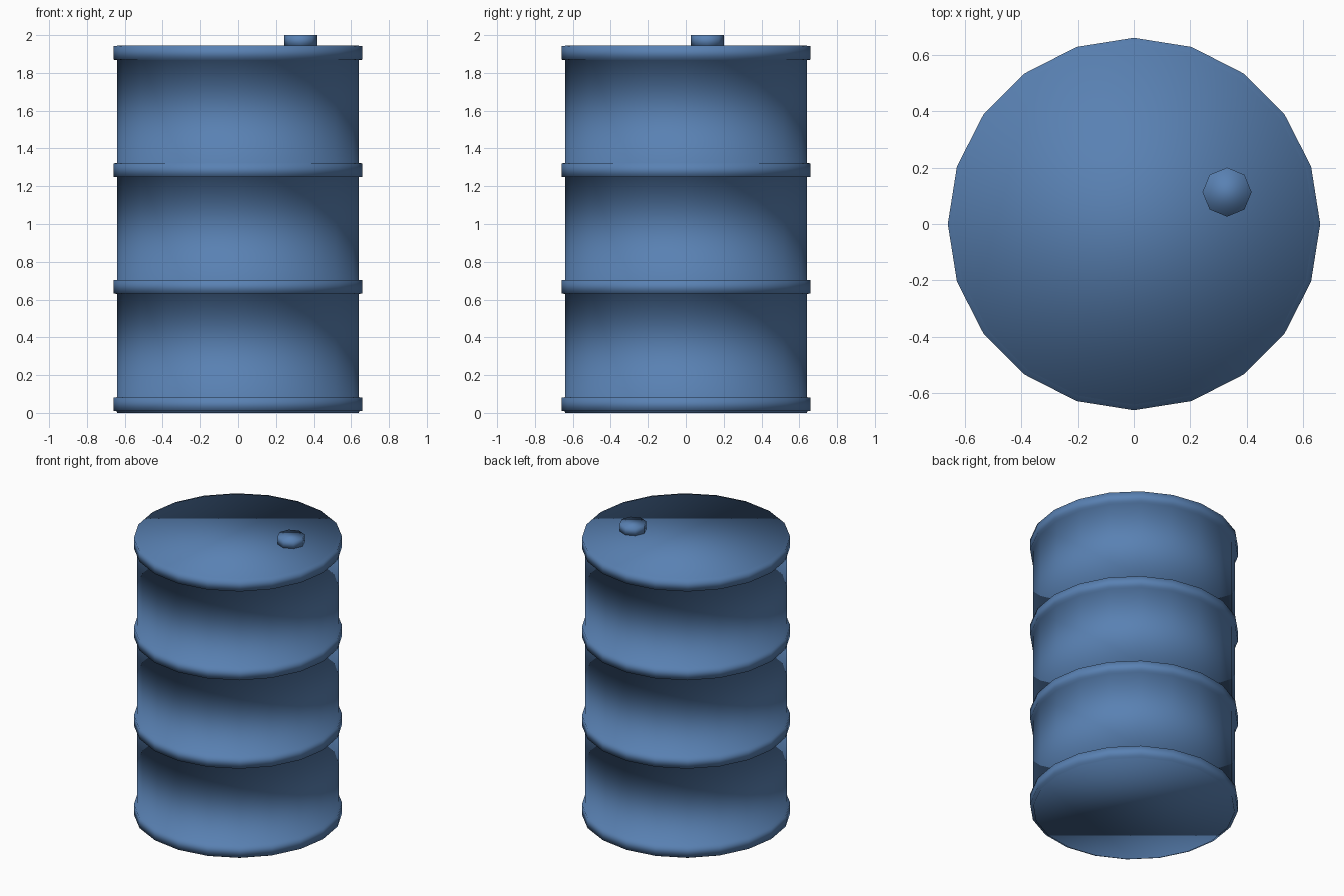
import bpy, bmesh, math

if "Cube" in bpy.data.objects:
    bpy.data.objects.remove(bpy.data.objects["Cube"])

blue = bpy.data.materials.new("blue_paint")
blue.diffuse_color = (0.10, 0.22, 0.45, 1)
blue.use_nodes = True
blue.node_tree.nodes["Principled BSDF"].inputs["Base Color"].default_value = blue.diffuse_color


def lathe(name, profile, sides, center=(0, 0)):
    """Revolve (radius, z) points into a smooth, capped solid."""
    bm = bmesh.new()
    rings = []
    for r, z in profile:
        rings.append([bm.verts.new((center[0] + r * math.cos(2 * math.pi * i / sides),
                                    center[1] + r * math.sin(2 * math.pi * i / sides), z))
                      for i in range(sides)])
    for a, b in zip(rings, rings[1:]):
        for i in range(sides):
            j = (i + 1) % sides
            bm.faces.new((a[i], a[j], b[j], b[i]))
    bm.faces.new(rings[0][::-1])
    bm.faces.new(rings[-1])
    for f in bm.faces:
        f.smooth = True
    mesh = bpy.data.meshes.new(name)
    bm.to_mesh(mesh)
    bm.free()
    mesh.materials.append(blue)
    obj = bpy.data.objects.new(name, mesh)
    bpy.context.collection.objects.link(obj)
    return obj


# Drum body with four raised hoops, including the two end rims
BODY, HOOP = 0.64, 0.66
profile = [(BODY, 0.0)]
for z in (0.008, 0.63, 1.248, 1.868):
    profile += [(BODY, z), (HOOP, z + 0.002), (HOOP, z + 0.073), (BODY, z + 0.075)]
profile.append((BODY, 1.946))
lathe("drum_body", profile, 20)

# Bung cap on the lid
lathe("bung_cap", [(0.087, 1.94), (0.087, 2.0)], 8, (0.33, 0.113))
